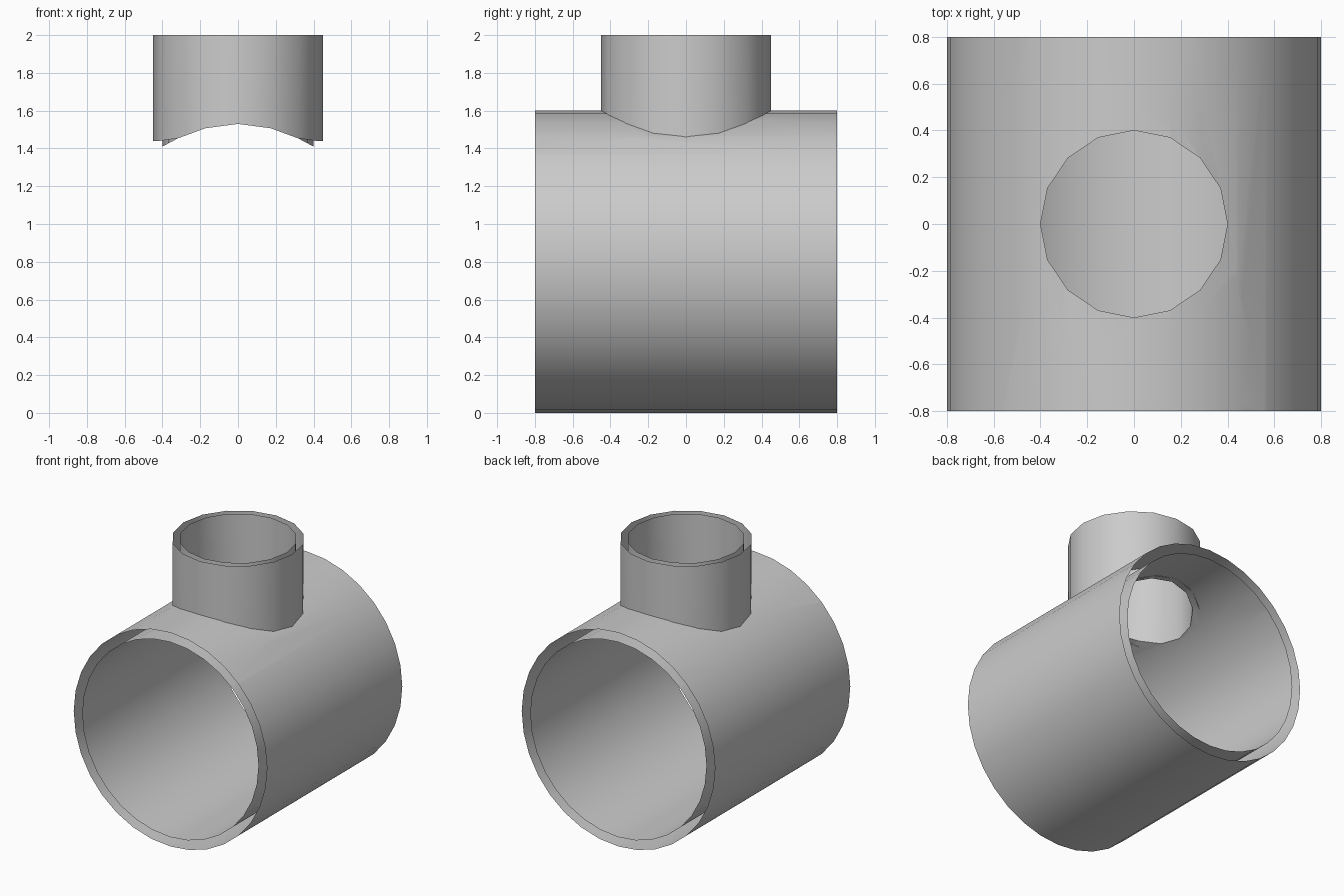
import bpy, bmesh
from math import sin, cos, pi, asin, floor
from mathutils import Vector

if "Cube" in bpy.data.objects:
    bpy.data.objects.remove(bpy.data.objects["Cube"])

AXIS_Z = 0.8      # height of the main pipe axis
OUT_R, IN_R = 0.8, 0.73
HOLE_R, BRANCH_R = 0.4, 0.45
PIPE_SIDES, BRANCH_SIDES = 32, 16


def pipe_height(x, r):
    """Height of the faceted pipe surface above x."""
    step = 2 * pi / PIPE_SIDES
    m = (floor(asin(abs(x) / r) / step) + 0.5) * step
    return AXIS_Z + (r * cos(step / 2) - abs(x) * sin(m)) / cos(m)


def skin(bm, loop_a, loop_b, inward):
    """Open wall between two rings of points."""
    a = [bm.verts.new(p) for p in loop_a]
    b = [bm.verts.new(p) for p in loop_b]
    n = len(a)
    for i in range(n):
        j = (i + 1) % n
        f = bm.faces.new((a[i], a[j], b[j], b[i]))
        if inward:
            f.normal_flip()


def finish(bm, name):
    for f in bm.faces:
        f.smooth = True
    mesh = bpy.data.meshes.new(name)
    bm.to_mesh(mesh)
    bm.free()
    bpy.context.collection.objects.link(bpy.data.objects.new(name, mesh))


# Main pipe: outer and inner walls with open ends
bm = bmesh.new()
for r, inward in ((OUT_R, False), (IN_R, True)):
    ring = [(r * sin(2 * pi * i / PIPE_SIDES), AXIS_Z + r * cos(2 * pi * i / PIPE_SIDES))
            for i in range(PIPE_SIDES)]
    skin(bm, [(x, 0.8, z) for x, z in ring], [(x, -0.8, z) for x, z in ring], not inward)
    for f in bm.faces:
        f.normal_update()

# Polygonal opening through the top of both walls
inside = [f for f in bm.faces if f.calc_center_median().z > AXIS_Z]
for k in range(BRANCH_SIDES):
    a = 2 * pi * (k + 0.5) / BRANCH_SIDES
    n = Vector((cos(a), sin(a), 0))
    co = n * HOLE_R * cos(pi / BRANCH_SIDES)
    geom = list({e for f in inside for e in (*f.verts, *f.edges, f)})
    cut = bmesh.ops.bisect_plane(bm, geom=geom, dist=1e-6, plane_co=co, plane_no=n)
    faces = {g for g in cut['geom'] if isinstance(g, bmesh.types.BMFace)}
    inside = [f for f in faces if (f.calc_center_median() - co).dot(n) < 0]
bmesh.ops.delete(bm, geom=inside, context='FACES')
bm.normal_update()
for r_faces, inward in (([f for f in bm.faces], None),):
    for f in r_faces:
        c = f.calc_center_median() - Vector((0, 0, AXIS_Z))
        c.y = 0
        outer = c.length > (OUT_R + IN_R) / 2
        if (f.normal.dot(c) > 0) != outer:
            f.normal_flip()
finish(bm, "main_pipe")

# Branch pipe: two walls, saddle shaped at the bottom and open at the top
bm = bmesh.new()
for r, low, inward in ((BRANCH_R, 1.44, False), (HOLE_R, 0, True)):
    ring = [(r * cos(2 * pi * i / BRANCH_SIDES), r * sin(2 * pi * i / BRANCH_SIDES))
            for i in range(BRANCH_SIDES)]
    bottom = [(x, y, max(low, pipe_height(x, IN_R))) for x, y in ring]
    skin(bm, bottom, [(x, y, 2.0) for x, y in ring], inward)
finish(bm, "branch_pipe")
